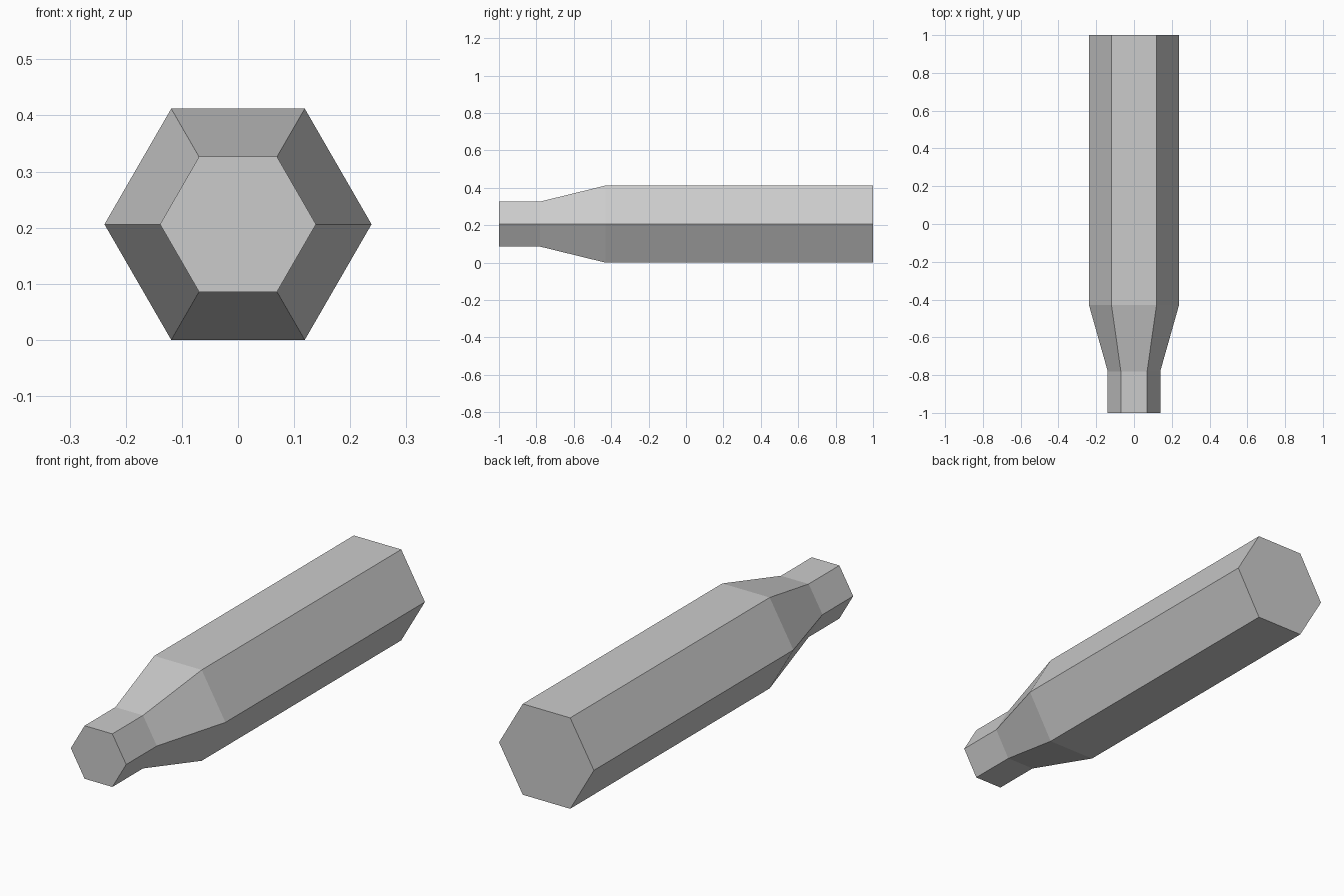
import bpy
import bmesh
from math import cos, sin, tau

cube = bpy.data.objects.get("Cube")
if cube:
    bpy.data.objects.remove(cube, do_unlink=True)

# Plain grey material
grey = bpy.data.materials.new("light grey")
grey.use_nodes = True
colour = (0.6, 0.6, 0.6, 1)
grey.diffuse_color = colour
grey.node_tree.nodes["Principled BSDF"].inputs["Base Color"].default_value = colour

SIDES = 6
CENTRE_Z = 0.206
# (y, radius): neck tip, neck base, shoulder, rear end
PROFILE = [(-1, 0.139), (-0.78, 0.139), (-0.43, 0.238), (1, 0.238)]

# Hexagonal body lofted along the profile
bm = bmesh.new()
rings = [[bm.verts.new((r * cos(tau * i / SIDES), y, CENTRE_Z + r * sin(tau * i / SIDES)))
          for i in range(SIDES)] for y, r in PROFILE]
for a, b in zip(rings, rings[1:]):
    for i in range(SIDES):
        j = (i + 1) % SIDES
        bm.faces.new((a[i], a[j], b[j], b[i]))

# Flat end caps
bm.faces.new(rings[0])
bm.faces.new(rings[-1])
bmesh.ops.recalc_face_normals(bm, faces=bm.faces)

mesh = bpy.data.meshes.new("hexagonal_body")
bm.to_mesh(mesh)
bm.free()
mesh.materials.append(grey)
body = bpy.data.objects.new("hexagonal_body", mesh)
bpy.context.collection.objects.link(body)
